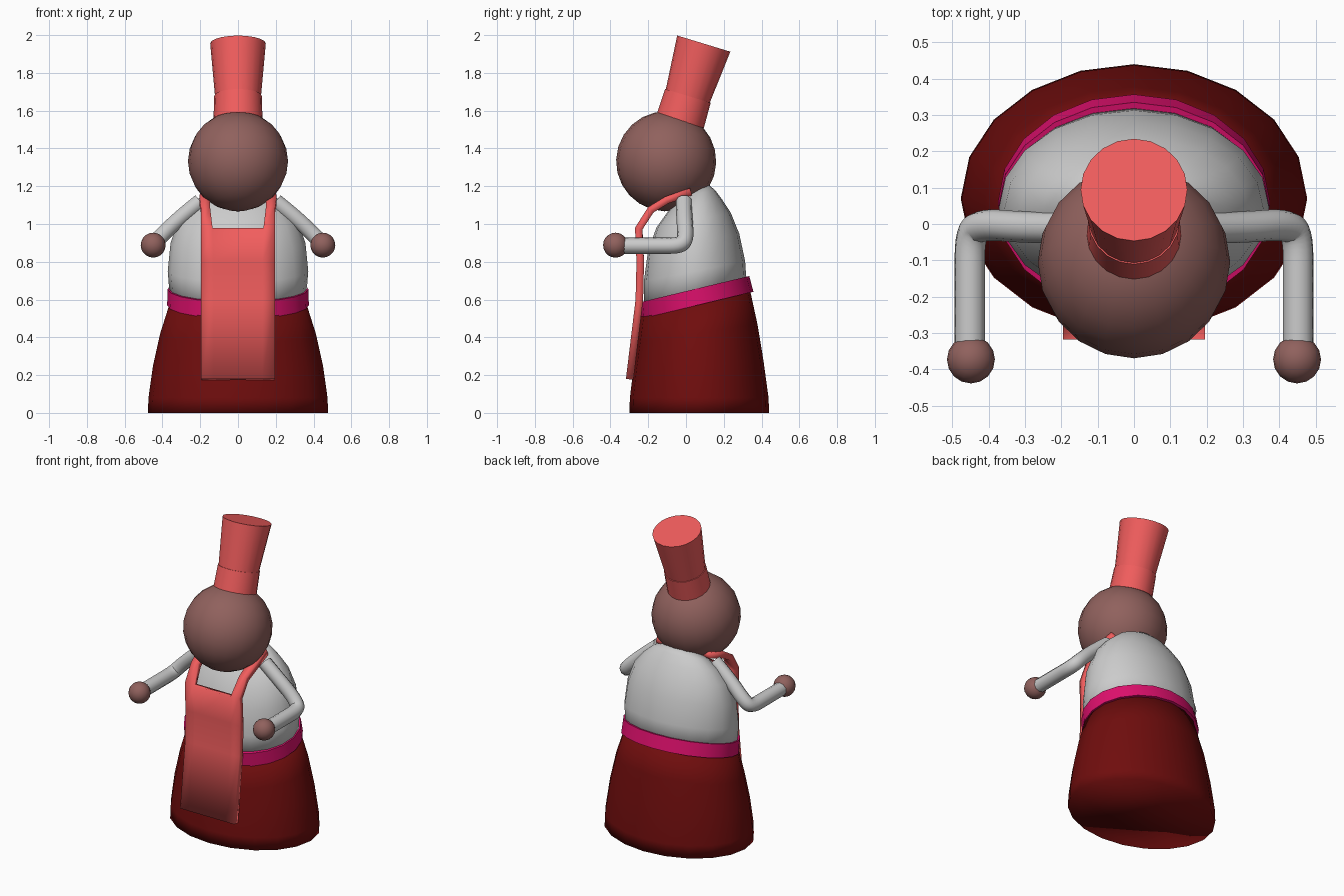
import bpy, bmesh, math
from mathutils import Vector

if "Cube" in bpy.data.objects:
    bpy.data.objects.remove(bpy.data.objects["Cube"])


def material(name, rgb):
    m = bpy.data.materials.new(name)
    m.diffuse_color = (*rgb, 1)
    m.use_nodes = True
    m.node_tree.nodes["Principled BSDF"].inputs["Base Color"].default_value = m.diffuse_color
    return m


RED = material("soft_red", (0.88, 0.11, 0.11))
DARK = material("dark_red", (0.16, 0.004, 0.004))
PINK = material("magenta", (0.72, 0.005, 0.15))
SKIN = material("brown", (0.28, 0.12, 0.11))


def finish(ob, mat=None, angle=40):
    if mat:
        ob.data.materials.append(mat)
    bpy.ops.object.select_all(action='DESELECT')
    ob.select_set(True)
    bpy.context.view_layer.objects.active = ob
    if angle >= 180:
        bpy.ops.object.shade_smooth()
    else:
        bpy.ops.object.shade_smooth_by_angle(angle=math.radians(angle))
    return ob


def to_object(name, bm):
    me = bpy.data.meshes.new(name)
    bm.to_mesh(me)
    bm.free()
    ob = bpy.data.objects.new(name, me)
    bpy.context.collection.objects.link(ob)
    return ob


def loft(name, rings, mat=None, angle=40, n=20):
    """Stack elliptical rings (z, y, rx, ry, slope along y) and cap both ends."""
    bm = bmesh.new()
    loops = []
    for z, y, rx, ry, slope in rings:
        loop = []
        for i in range(n):
            a = 2 * math.pi * i / n
            dy = ry * math.sin(a)
            loop.append(bm.verts.new((rx * math.cos(a), y + dy, z + slope * dy)))
        loops.append(loop)
    for a, b in zip(loops, loops[1:]):
        for i in range(n):
            j = (i + 1) % n
            bm.faces.new((a[i], a[j], b[j], b[i]))
    bm.faces.new(loops[0][::-1])
    bm.faces.new(loops[-1])
    return finish(to_object(name, bm), mat, angle)


def ball(name, loc, r, tilt=0, seg=20, rings=12):
    bpy.ops.mesh.primitive_uv_sphere_add(segments=seg, ring_count=rings, radius=r,
                                         location=loc, rotation=(tilt, 0, 0))
    ob = bpy.context.object
    ob.name = name
    return finish(ob, SKIN, 180)


def cone(name, p, q, r1, r2):
    p, q = Vector(p), Vector(q)
    bpy.ops.mesh.primitive_cone_add(vertices=20, radius1=r1, radius2=r2, depth=(q - p).length,
                                    location=(p + q) / 2,
                                    rotation=(-math.atan2(q.y - p.y, q.z - p.z), 0, 0))
    ob = bpy.context.object
    ob.name = name
    return finish(ob, RED)


# Skirt, belt and torso, leaning back at the waist
loft("skirt", [(0, .07, .477, .37, 0), (.08, .07, .474, .367, 0), (.25, .065, .45, .345, .08),
               (.42, .06, .412, .318, .16), (.6, .05, .355, .285, .24)], DARK, 180)
loft("belt", [(.57, .06, .375, .297, .24), (.655, .045, .373, .29, .24)], PINK)
loft("torso", [(.6, .05, .36, .272, .24), (.75, .045, .372, .268, .2), (.9, .04, .357, .242, .2),
               (1.02, .04, .315, .197, .2), (1.1, .05, .25, .142, .2),
               (1.16, .065, .18, .09, .2), (1.195, .08, .09, .045, .2)], None, 180)

# Head and tilted hat
ball("head", (0, -.105, 1.332), .265, math.radians(-17))
cone("hat_band", (0, -.03, 1.546), (0, .01, 1.678), .13, .126)
cone("hat_crown", (0, -.02, 1.58), (0, .094, 1.955), .113, .147)

# Arms as bent tubes, with round hands
for side, s in (("left", -1), ("right", 1)):
    cu = bpy.data.curves.new(side + "_arm", 'CURVE')
    cu.dimensions = '3D'
    cu.bevel_depth = .043
    cu.bevel_resolution = 3
    cu.resolution_u = 5
    cu.use_fill_caps = True
    sp = cu.splines.new('NURBS')
    pts = [(.2, -.01, 1.12), (.3, -.01, 1.04), (.41, .0, .935), (.452, -.02, .885),
           (.452, -.16, .885), (.452, -.36, .885)]
    sp.points.add(len(pts) - 1)
    for p, (x, y, z) in zip(sp.points, pts):
        p.co = (s * x, y, z, 1)
    sp.use_endpoint_u = True
    sp.order_u = 3
    arm = bpy.data.objects.new(side + "_arm", cu)
    bpy.context.collection.objects.link(arm)
    bpy.ops.object.select_all(action='DESELECT')
    arm.select_set(True)
    bpy.context.view_layer.objects.active = arm
    bpy.ops.object.convert(target='MESH')
    finish(bpy.context.object)
    ball(side + "_hand", (s * .449, -.373, .888), .066, 0, 16, 10)

# Apron rows: (y, z, outer x, inner x); above the bib only the straps continue
rows = [(-.318, .18, .195, .13), (-.267, .6, .195, .13), (-.262, .8, .195, .13),
        (-.27, .98, .195, .135), (-.2, 1.09, .197, .148), (-.11, 1.145, .205, .15),
        (.02, 1.19, .195, .13)]
bm = bmesh.new()
grid = [[bm.verts.new((x, y, z)) for x in (-xo, -xi, xi, xo)] for y, z, xo, xi in rows]
for k, (a, b) in enumerate(zip(grid, grid[1:])):
    for i in ((0, 1, 2) if k < 3 else (0, 2)):
        bm.faces.new((a[i], a[i + 1], b[i + 1], b[i]))
apron = to_object("apron", bm)
mod = apron.modifiers.new("thickness", 'SOLIDIFY')
mod.thickness = .04
mod.offset = -1
finish(apron, RED, 25)
